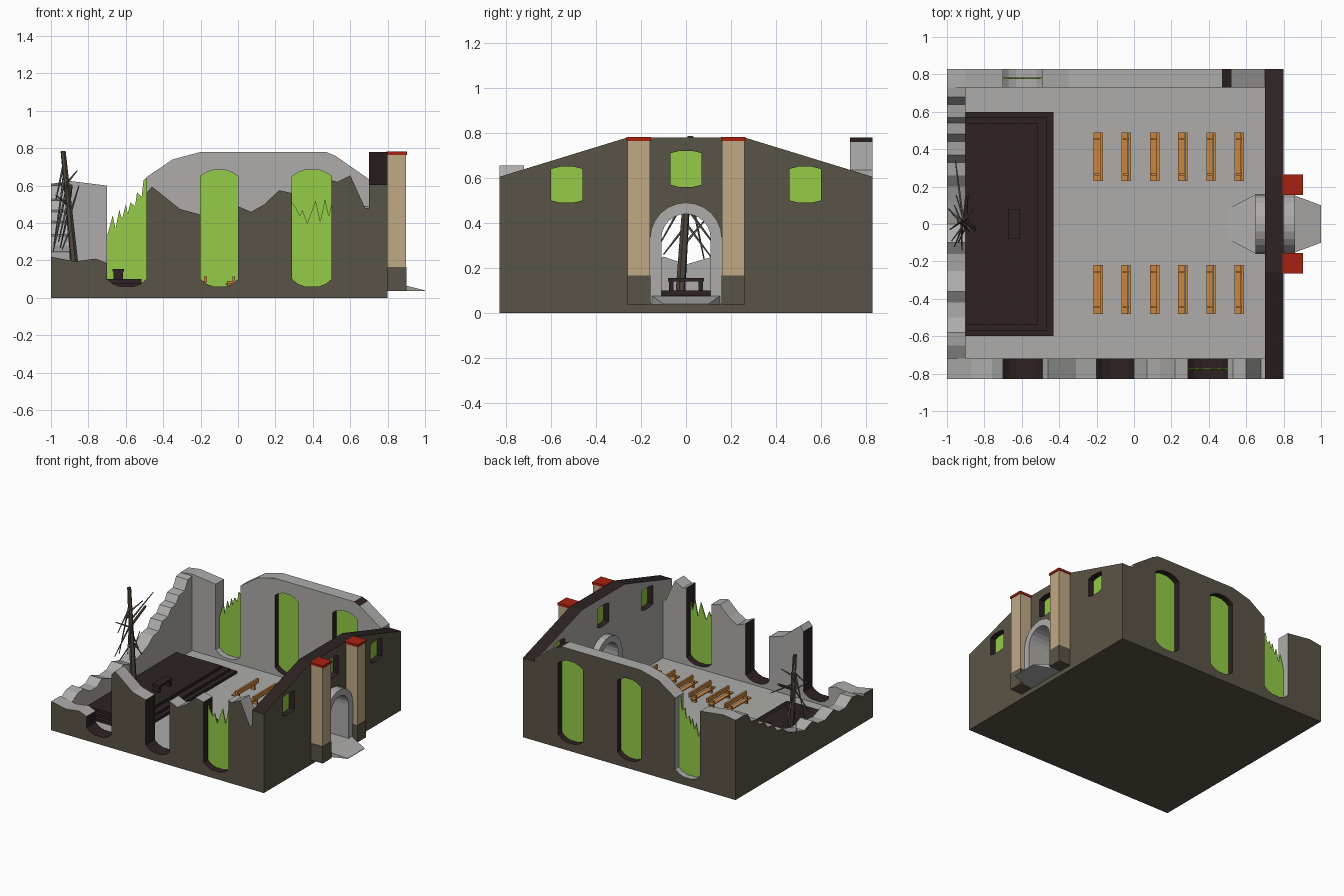
import bpy, bmesh, math
from mathutils import Vector

if "Cube" in bpy.data.objects:
    bpy.data.objects.remove(bpy.data.objects["Cube"])

def lin(h):
    out = []
    for i in (0, 2, 4):
        c = int(h[i:i + 2], 16) / 255
        out.append(c / 12.92 if c < 0.04045 else ((c + 0.055) / 1.055) ** 2.4)
    return (*out, 1)

PALETTE = [("brown_stone", "5a5346"), ("grey_plaster", "adacaa"), ("dark_wood", "2e2222"),
           ("green_glass", "94cc48"), ("red_tile", "aa2010"), ("beige_stone", "c0aa86"),
           ("orange_wood", "c98640"), ("bark", "51463a"), ("dead_branch", "77716a")]
MATS = []
for nm, hx in PALETTE:
    m = bpy.data.materials.new(nm)
    m.diffuse_color = lin(hx)
    m.use_nodes = True
    m.node_tree.nodes["Principled BSDF"].inputs["Base Color"].default_value = m.diffuse_color
    MATS.append(m)
BROWN, GREY, DARK, GREEN, RED, BEIGE, ORANGE, BARK, TWIG = range(9)

def paint(me, rule):
    me.materials.clear()
    for m in MATS:
        me.materials.append(m)
    for p in me.polygons:
        p.material_index = rule(p.center, p.normal) if callable(rule) else rule

def finish(name, bm, rule):
    bmesh.ops.recalc_face_normals(bm, faces=bm.faces)
    me = bpy.data.meshes.new(name)
    bm.to_mesh(me)
    bm.free()
    paint(me, rule)
    o = bpy.data.objects.new(name, me)
    bpy.context.collection.objects.link(o)
    return o

def loft(name, rings, rule):
    bm = bmesh.new()
    vs = [[bm.verts.new(p) for p in r] for r in rings]
    n = len(rings[0])
    for a, b in zip(vs, vs[1:]):
        for i in range(n):
            bm.faces.new((a[i], a[(i + 1) % n], b[(i + 1) % n], b[i]))
    bm.faces.new(vs[0])
    bm.faces.new(vs[-1])
    return finish(name, bm, rule)

def prism(name, pts, axis, a, b, rule):
    f = (lambda p, d: (p[0], d, p[1])) if axis == 'y' else (lambda p, d: (d, p[0], p[1]))
    return loft(name, [[f(p, d) for p in pts] for d in (a, b)], rule)

def boxes(name, items, rule):
    bm = bmesh.new()
    for x0, x1, y0, y1, z0, z1 in items:
        r = bmesh.ops.create_cube(bm, size=1)
        for v in r['verts']:
            v.co = ((x0 + x1) / 2 + v.co.x * (x1 - x0), (y0 + y1) / 2 + v.co.y * (y1 - y0),
                    (z0 + z1) / 2 + v.co.z * (z1 - z0))
    return finish(name, bm, rule)

def cut(o, cutters, rule):
    for c in cutters:
        md = o.modifiers.new("cut", 'BOOLEAN')
        md.operation, md.solver, md.object = 'DIFFERENCE', 'EXACT', c
    dg = bpy.context.evaluated_depsgraph_get()
    me = bpy.data.meshes.new_from_object(o.evaluated_get(dg))
    o.modifiers.clear()
    o.data = me
    paint(me, rule)
    for c in cutters:
        bpy.data.objects.remove(c)

# ---- side walls with three tall windows each
WIN = [(-0.70, -0.49), (-0.20, 0.0), (0.29, 0.50)]

def sill(x0, x1):
    return [(x0, .10), (x0 + .03, .075), (x0 + .07, .06), (x1 - .07, .06), (x1 - .03, .075), (x1, .10)]

def window(x0, x1):
    return sill(x0, x1) + [(x1, .65), (x1 - .03, .67), (x1 - .07, .685), (x0 + .07, .685), (x0 + .03, .67), (x0, .65)]

def side_wall(name, top, y0, y1, out):
    def rule(c, n):
        if n.y * out > .5 or n.z < -.9 and c.z < .01 or c.x < -.99 and n.x < -.9:
            return BROWN
        if abs(n.y) < .5:
            for i, (a, b) in enumerate(WIN):
                if a - .004 < c.x < b + .004:
                    return GREY if out > 0 and i == 0 else DARK
        return GREY
    o = prism(name, [(-1, 0), (.7, 0)] + top, 'y', y0, y1, 0)
    cut(o, [prism("cutter", window(*w), 'y', y0 - .1, y1 + .1, 0) for w in WIN], rule)

side_wall("front_wall", [(.7, .48), (.68, .48), (.6, .655), (.53, .62), (.5, .63), (.29, .56), (.22, .575),
          (.14, .5), (.07, .46), (0, .49), (-.2, .445), (-.31, .475), (-.46, .595), (-.49, .56),
          (-.70, .185), (-.76, .21), (-.87, .195), (-1, .22)], -.83, -.72, -1)
side_wall("back_wall", [(.7, .635), (.52, .76), (.47, .78), (-.2, .78), (-.35, .74), (-.49, .645),
          (-.7, .60), (-.9, .625), (-1, .61)], .73, .83, 1)

# ---- window glass: whole panes and broken jagged panes
for w in WIN[1:]:
    prism("back_glass", window(*w), 'y', .776, .784, GREEN)
prism("back_broken_glass", sill(*WIN[0]) + [(-.49, .64), (-.505, .63), (-.515, .54), (-.54, .565), (-.55, .49),
      (-.575, .51), (-.59, .45), (-.6, .5), (-.62, .42), (-.635, .47), (-.655, .37), (-.67, .44), (-.70, .33)],
      'y', .776, .784, GREEN)
prism("front_broken_glass", sill(*WIN[2]) + [(.5, .50), (.485, .44), (.465, .53), (.44, .41), (.415, .52),
      (.37, .40), (.345, .47), (.33, .44), (.31, .48), (.29, .51)], 'y', -.779, -.771, GREEN)

# ---- ruined end wall
prism("end_wall", [(-.72, 0), (.73, 0), (.73, .61), (.68, .6), (.64, .53), (.57, .52), (.54, .47), (.48, .46),
      (.44, .41), (.37, .4), (.33, .34), (.26, .33), (.2, .28), (.12, .25), (0, .215), (-.1, .25), (-.16, .21),
      (-.25, .2), (-.36, .24), (-.42, .2), (-.5, .2), (-.58, .25), (-.65, .24), (-.72, .2)], 'x', -1, -.9,
      lambda c, n: BROWN if n.x < -.5 or n.z < -.9 else GREY)

# ---- gabled facade with door and three small windows
def small_window(y, z):
    return [(y - .07, z + .01), (y - .03, z), (y + .03, z), (y + .07, z + .01),
            (y + .07, z + .15), (y + .03, z + .16), (y - .03, z + .16), (y - .07, z + .15)]

def arch(r):
    return [(r, .04)] + [(r * math.cos(math.pi * i / 12), .33 + r * math.sin(math.pi * i / 12))
                         for i in range(13)] + [(-r, .04)]

def facade_rule(c, n):
    if n.x > .5 or abs(c.y) > .82 or n.z < -.9 and c.z < .01:
        return BROWN
    return GREY if n.x < -.5 else DARK

SMALL = [(-.53, .49), (0, .56), (.53, .49)]
facade = prism("facade", [(-.83, 0), (.83, 0), (.83, .605), (.26, .78), (-.26, .78), (-.83, .605)], 'x', .7, .8, 0)
cut(facade, [prism("cutter", small_window(*s), 'x', .6, .9, 0) for s in SMALL]
    + [prism("cutter", arch(.135), 'x', .6, .9, 0)], facade_rule)
for s in SMALL:
    prism("facade_glass", small_window(*s), 'x', .746, .754, GREEN)
prism("door_arch", arch(.16) + arch(.11)[::-1], 'x', .65, .86, GREY)
loft("door_ramp", [[(x, -w, .036), (x, w, .036), (x, w, z), (x, -w, z)] for x, w, z in
     [(.5, .08, .042), (.65, .158, .075), (.86, .152, .075), (1.0, .10, .04)]], GREY)

# ---- pillars
for s in (-1, 1):
    y0, y1 = sorted((s * .16, s * .26))
    boxes("pillar_base", [(.8, .9, y0 - .003, y1 + .003, .036, .165)], BROWN)
    boxes("pillar", [(.8, .897, y0, y1, .165, .765)], BEIGE)
    boxes("pillar_cap", [(.795, .903, y0 - .004, y1 + .004, .765, .783)], RED)

# ---- floor, stepped platform and altar
boxes("floor", [(-.9, .7, -.72, .73, 0, .04)], lambda c, n: GREY if n.z > .5 else BROWN)
for i, (x1, y) in enumerate([(-.43, .6), (-.465, .57), (-.515, .54)]):
    boxes("platform_step", [(-.9, x1, -y, y, .04, .06 + .02 * i)], DARK)
boxes("altar", [(-.67, -.61, -.08, .08, .14, .155), (-.665, -.615, -.075, -.055, .1, .14),
                (-.665, -.615, .055, .075, .1, .14)], DARK)

# ---- pews
for i in range(6):
    x = -.195 + .151 * i
    for y0 in (-.48, .23):
        y1 = y0 + .26
        boxes("pew", [(x - .022, x + .012, y0, y1, .068, .076), (x + .014, x + .028, y0, y1, .082, .115),
                      (x - .015, x + .022, y0 + .03, y0 + .042, .04, .09),
                      (x - .015, x + .022, y1 - .042, y1 - .03, .04, .09)], ORANGE)

# ---- dead tree
def stick(name, p, q, r0, r1, rule, sides=6):
    p, q = Vector(p), Vector(q)
    u = (q - p).normalized()
    a = u.orthogonal().normalized()
    b = u.cross(a)
    ang = [2 * math.pi * i / sides for i in range(sides)]
    loft(name, [[c + r * (math.cos(t) * a + math.sin(t) * b) for t in ang] for c, r in ((p, r0), (q, r1))], rule)

BASE, TOP = Vector((-.865, -.025, .09)), Vector((-.935, .02, .785))
stick("tree_trunk", BASE, TOP, .022, .014, BARK)
stick("tree_limb", BASE.lerp(TOP, .6), (-.893, .16, .6), .012, .009, BARK)
BRANCHES = [(.92, -.975, .06, .52), (.85, -.985, -.03, .28), (.72, -.99, .08, .24), (.62, -.96, -.12, .30),
            (.80, -.92, -.14, .50), (.55, -.95, .15, .27), (.45, -.89, .11, .25), (.42, -.94, -.10, .26),
            (.66, -.955, .34, .62), (.30, -.90, .10, .43), (.50, -.85, -.06, .60), (.75, -.86, .08, .68),
            (.88, -.96, .10, .42), (.58, -.975, -.09, .55)]
for t, x, y, z in BRANCHES:
    stick("tree_branch", BASE.lerp(TOP, t), (x, y, z), .007, .003, TWIG, 5)
